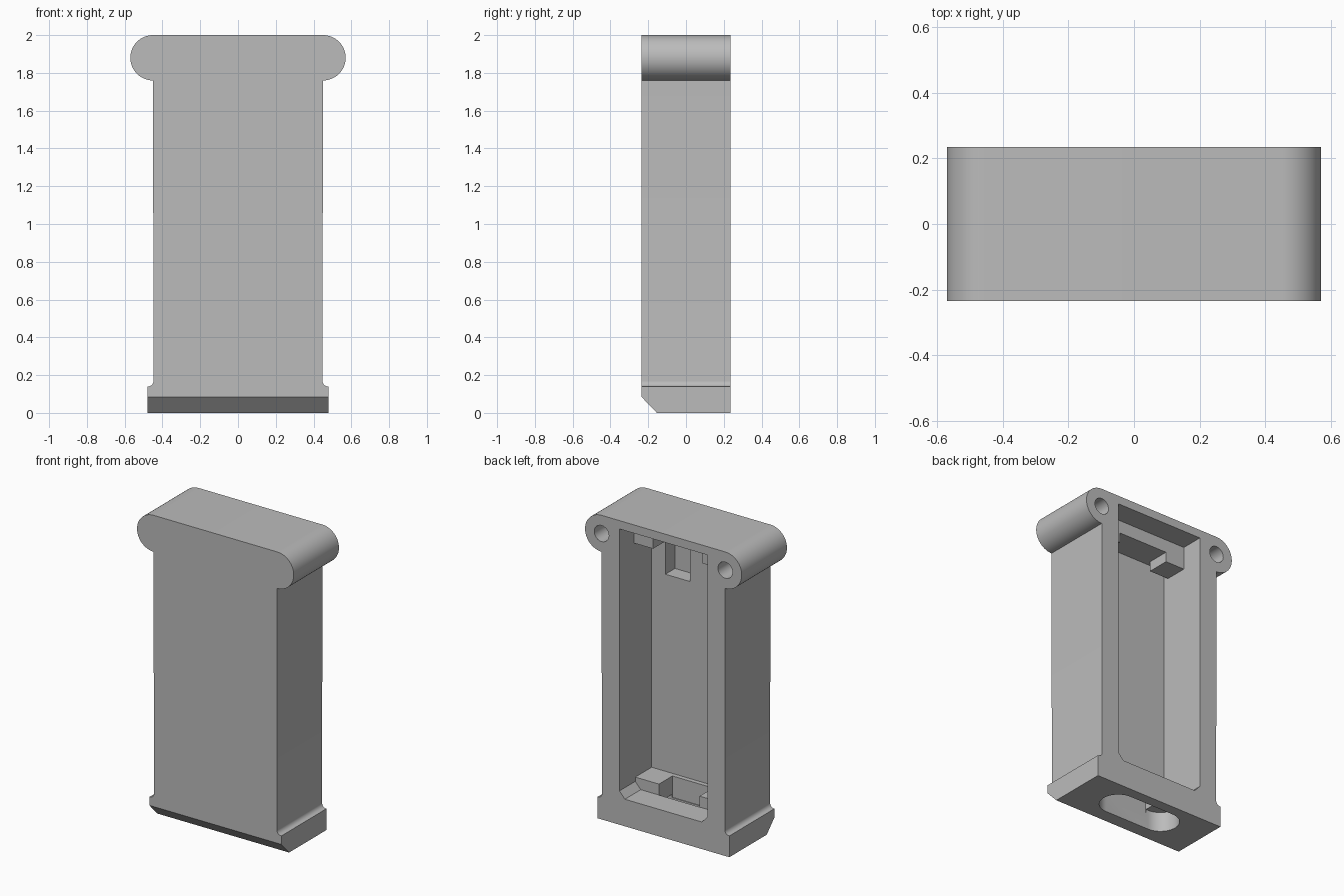
import bpy, bmesh, math
from math import pi, sin, cos

if "Cube" in bpy.data.objects:
    bpy.data.objects.remove(bpy.data.objects["Cube"])

grey = bpy.data.materials.new("plain grey")
grey.use_nodes = True
colour = (0.5, 0.5, 0.5, 1)
grey.diffuse_color = colour
grey.node_tree.nodes["Principled BSDF"].inputs["Base Color"].default_value = colour


def arc(cx, cz, r, a0, a1, n):
    """Points along an arc, angles in degrees."""
    steps = [math.radians(a0 + (a1 - a0) * i / n) for i in range(n + 1)]
    return [(cx + r * cos(a), cz + r * sin(a)) for a in steps]


def prism(name, pts, lo, hi, axis="y"):
    """Extrude a closed profile along an axis between lo and hi."""
    place = {"x": lambda u, v, w: (w, u, v),
             "y": lambda u, v, w: (u, w, v),
             "z": lambda u, v, w: (u, v, w)}[axis]
    bm = bmesh.new()
    near = bm.faces.new([bm.verts.new(place(u, v, lo)) for u, v in pts])
    far = bmesh.ops.extrude_face_region(bm, geom=[near])["geom"]
    shift = [b - a for a, b in zip(place(0, 0, lo), place(0, 0, hi))]
    bmesh.ops.translate(bm, vec=shift, verts=[g for g in far if isinstance(g, bmesh.types.BMVert)])
    bmesh.ops.recalc_face_normals(bm, faces=bm.faces)
    mesh = bpy.data.meshes.new(name)
    bm.to_mesh(mesh)
    bm.free()
    mesh.materials.append(grey)
    obj = bpy.data.objects.new(name, mesh)
    bpy.context.collection.objects.link(obj)
    return obj


def box(name, x0, x1, y0, y1, z0, z1):
    return prism(name, [(x0, z0), (x1, z0), (x1, z1), (x0, z1)], y0, y1)


def cut(target, cutter):
    mod = target.modifiers.new(cutter.name, "BOOLEAN")
    mod.operation, mod.solver, mod.object = "DIFFERENCE", "EXACT", cutter
    bpy.context.view_layer.objects.active = target
    bpy.ops.object.modifier_apply(modifier=mod.name)
    bpy.data.objects.remove(cutter)


# Main case: flared foot, straight sides, round-ended head
half = [(0.48, 0), (0.48, 0.14)]
half += arc(0.477, 0.17, 0.03, 270, 180, 8)
half += arc(0.45, 1.88, 0.12, -90, 90, 32)
case = prism("case", half + [(-x, z) for x, z in reversed(half)], -0.235, 0.235)

# Sloped front edge of the foot
cut(case, prism("foot_slope", [(-0.255, 0.105), (-0.255, -0.02), (-0.135, -0.02)], -1, 1, "x"))

# Open back cavity with clipped lower corners
cavity = [(0.32, 1.945), (0.32, 0.222), (0.28, 0.178)]
cut(case, prism("cavity", cavity + [(-x, z) for x, z in reversed(cavity)], -0.10, 0.3))

# Recess in the cavity floor
cut(case, box("floor_recess", 0.04, 0.22, -0.2, -0.05, 1.546, 1.85))

# Plug slot in the underside and socket notch above it
slot = arc(0.165, 0.05, 0.115, -90, 90, 24) + arc(-0.165, 0.05, 0.115, 90, 270, 24)
cut(case, prism("plug_slot", slot, -0.1, 0.13, "z"))
cut(case, box("socket_notch", -0.148, 0.148, -0.07, 0.07, 0.11, 0.3))

# Blind screw holes in the back of the head
for side in (-1, 1):
    cut(case, prism("screw_hole", arc(side * 0.45, 1.88, 0.053, 0, 348.75, 31), -0.12, 0.3))

# Bottom ledge around the socket, and top bar with two hanging blocks
parts = [case,
         box("ledge_back", -0.15, 0.15, -0.11, -0.07, 0.17, 0.25),
         box("top_bar", -0.33, 0.33, -0.11, 0.085, 1.86, 1.955)]
for label, s in (("left", 1), ("right", -1)):
    parts.append(box(label + "_ledge", *sorted((s * 0.148, s * 0.33)), -0.11, 0.07, 0.17, 0.25))
    parts.append(box(label + "_top_block", *sorted((s * 0.18, s * 0.33)), -0.065, 0.085, 1.795, 1.87))

# Smooth the curves, keep the edges crisp
for obj in parts:
    bpy.ops.object.select_all(action="DESELECT")
    obj.select_set(True)
    bpy.context.view_layer.objects.active = obj
    bpy.ops.object.shade_smooth_by_angle(angle=math.radians(30))
